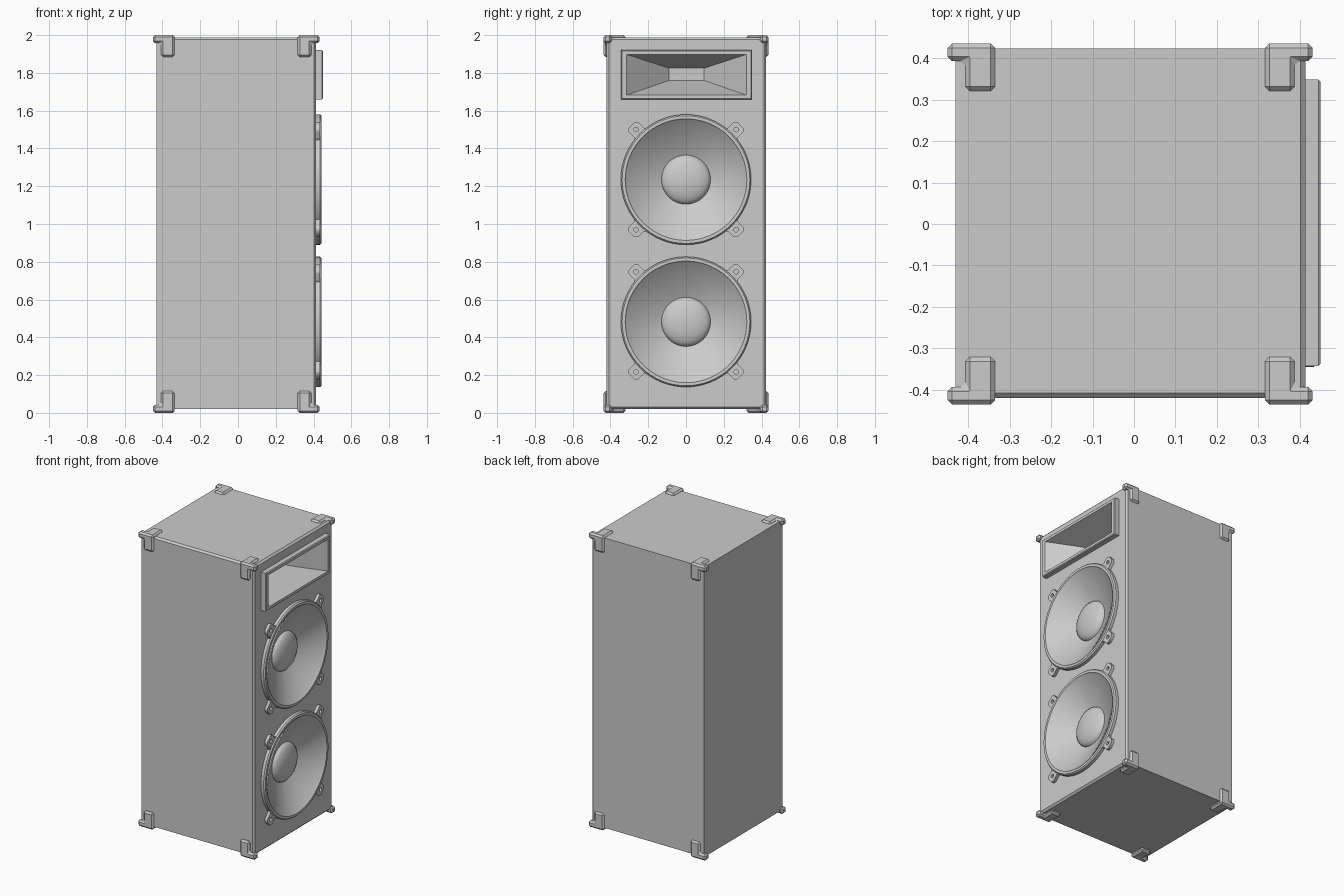
import bpy, bmesh, math
from mathutils import Matrix, Vector

if "Cube" in bpy.data.objects:
    bpy.data.objects.remove(bpy.data.objects["Cube"])

FACE = 0.414                      # front baffle plane (x)
SPEAKERS = (0.482, 1.235)         # driver centre heights


def finish(name, bm, smooth=False):
    bmesh.ops.recalc_face_normals(bm, faces=bm.faces)
    me = bpy.data.meshes.new(name)
    bm.to_mesh(me)
    bm.free()
    ob = bpy.data.objects.new(name, me)
    bpy.context.collection.objects.link(ob)
    if smooth:
        bpy.ops.object.select_all(action='DESELECT')
        ob.select_set(True)
        bpy.context.view_layer.objects.active = ob
        bpy.ops.object.shade_smooth_by_angle(angle=math.radians(30))
    return ob


def box(bm, lo, hi):
    lo, hi = Vector(lo), Vector(hi)
    m = Matrix.Translation((lo + hi) / 2) @ Matrix.Diagonal((*(hi - lo), 1))
    bmesh.ops.create_cube(bm, size=1, matrix=m)


def bridge(bm, a, b):
    n = len(a)
    for i in range(n):
        bm.faces.new((a[i], a[(i + 1) % n], b[(i + 1) % n], b[i]))


def cut(ob, cutter):
    cutter.hide_render = True
    mod = ob.modifiers.new("cut", 'BOOLEAN')
    mod.operation, mod.solver, mod.object = 'DIFFERENCE', 'EXACT', cutter
    bpy.context.view_layer.objects.active = ob
    bpy.ops.object.modifier_apply(modifier=mod.name)
    bpy.data.objects.remove(cutter)


# Cabinet with chamfered baffle edges and one chamfered top edge
bm = bmesh.new()
box(bm, (-0.431, -0.42, 0.02), (FACE, 0.424, 1.988))
edges = []
for e in bm.edges:
    mid = (e.verts[0].co + e.verts[1].co) / 2
    on_front = all(v.co.x > 0.4 for v in e.verts)
    if on_front or (mid.z > 1.9 and mid.y < -0.4):
        edges.append(e)
bmesh.ops.bevel(bm, geom=edges, offset=0.012, segments=1, affect='EDGES')
cabinet = finish("cabinet", bm)

# Recesses for the drivers and horn
to_x = Matrix.Rotation(math.pi / 2, 4, 'Y')
for z in SPEAKERS:
    bm = bmesh.new()
    bmesh.ops.create_cone(bm, cap_ends=True, segments=64, radius1=0.33, radius2=0.33,
                          depth=0.4, matrix=Matrix.Translation((0.4, 0, z)) @ to_x)
    cut(cabinet, finish("driver_cutter", bm))
bm = bmesh.new()
box(bm, (0.15, -0.33, 1.67), (0.6, 0.335, 1.91))
cut(cabinet, finish("horn_cutter", bm))


# Driver: ring, cone and dust cap lathed about the x axis
def driver(z):
    profile = [(0.345, 0.41), (0.345, 0.434), (0.338, 0.442), (0.322, 0.442),
               (0.316, 0.434), (0.13, 0.345)]
    rise, rad = 0.045, 0.13
    profile += [(rad * math.cos(t), 0.345 + rise * math.sin(t))
                for t in (math.pi / 2 * k / 6 for k in range(1, 6))]
    n = 64
    bm = bmesh.new()
    loops = [[bm.verts.new((x, r * math.cos(2 * math.pi * i / n), z + r * math.sin(2 * math.pi * i / n)))
              for i in range(n)] for r, x in profile]
    for a, b in zip(loops, loops[1:]):
        bridge(bm, a, b)
    tip = bm.verts.new((0.345 + rise, 0, z))
    for i in range(n):
        bm.faces.new((loops[-1][i], loops[-1][(i + 1) % n], tip))
    ob = finish("driver", bm, smooth=True)
    # open surface: make sure it faces out of the cabinet
    if ob.data.polygons[-1].normal.x < 0:
        ob.data.flip_normals()


# Mounting lugs with screw holes
def lugs(z):
    cu = bpy.data.curves.new("mounting_lugs", 'CURVE')
    cu.dimensions, cu.fill_mode, cu.extrude = '2D', 'BOTH', 0.012
    half = [(0.33, 0.055), (0.352, 0.036), (0.394, 0.036), (0.408, 0.022)]
    outline = [(u, -v) for u, v in half] + half[::-1]
    hole = [(0.375 + 0.012 * math.cos(math.pi * k / 8), 0.012 * math.sin(math.pi * k / 8)) for k in range(16)]
    for q in range(4):
        c, s = math.cos(math.pi / 4 + q * math.pi / 2), math.sin(math.pi / 4 + q * math.pi / 2)
        for pts in (outline, hole):
            sp = cu.splines.new('POLY')
            sp.points.add(len(pts) - 1)
            sp.use_cyclic_u = True
            for p, (u, v) in zip(sp.points, pts):
                p.co = (u * c - v * s, u * s + v * c, 0, 1)
    ob = bpy.data.objects.new("mounting_lugs", cu)
    bpy.context.collection.objects.link(ob)
    ob.matrix_world = Matrix(((0, 0, 1, 0.422), (1, 0, 0, 0), (0, 1, 0, z), (0, 0, 0, 1)))


for z in SPEAKERS:
    driver(z)
    lugs(z)

# Horn: rectangular flange tapering to a small throat
bm = bmesh.new()
rings = []
for x, hy, z0, z1 in [(0.40, 0.346, 1.66, 1.92), (0.445, 0.346, 1.66, 1.92), (0.45, 0.341, 1.665, 1.915),
                      (0.45, 0.318, 1.682, 1.898), (0.24, 0.093, 1.76, 1.825)]:
    rings.append([bm.verts.new((x, 0.003 + sy * hy, zz))
                  for sy, zz in ((-1, z0), (1, z0), (1, z1), (-1, z1))])
for a, b in zip(rings, rings[1:]):
    bridge(bm, a, b)
bm.faces.new(rings[-1])
horn = finish("horn", bm)
if horn.data.polygons[-1].normal.x < 0:
    horn.data.flip_normals()


# Corner protectors: three chamfered arms from each cabinet corner
def corner(sx, sy, sz):
    w, arm = 0.043, 0.072
    bm = bmesh.new()
    box(bm, (0, 0, 0), (w, w, w))
    for axis in range(3):
        face = max(bm.faces, key=lambda f: f.normal[axis] * 10 + f.calc_center_median()[axis])
        new = bmesh.ops.extrude_discrete_faces(bm, faces=[face])["faces"][0]
        d = Vector((0, 0, 0))
        d[axis] = arm
        bmesh.ops.translate(bm, verts=new.verts, vec=d)
        bm.normal_update()
    bmesh.ops.dissolve_limit(bm, angle_limit=0.02, verts=bm.verts, edges=bm.edges)
    bmesh.ops.bevel(bm, geom=bm.edges[:], offset=0.011, segments=1, affect='EDGES')
    origin = Vector((0.431 if sx > 0 else -0.45, sy * 0.436, 2.0 if sz > 0 else 0.0))
    for v in bm.verts:
        v.co = origin + Vector((-sx * v.co.x, -sy * v.co.y, -sz * v.co.z))
    finish("corner_protector", bm)


for sx in (-1, 1):
    for sy in (-1, 1):
        for sz in (-1, 1):
            corner(sx, sy, sz)
